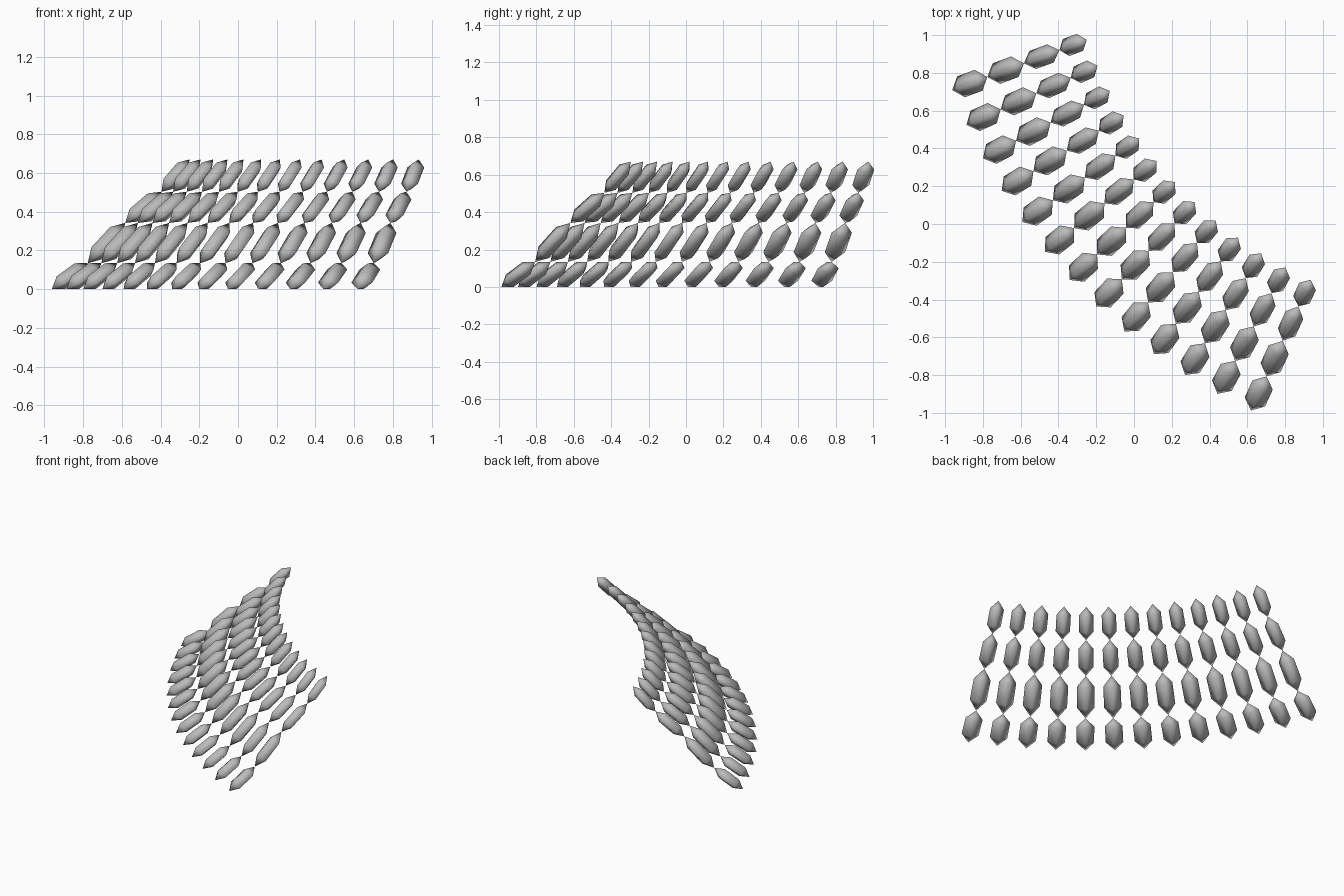
import bpy, bmesh, math
from mathutils import Vector

if "Cube" in bpy.data.objects:
    bpy.data.objects.remove(bpy.data.objects["Cube"])

grey = bpy.data.materials.new("grey")
grey.diffuse_color = (0.5, 0.5, 0.5, 1)
grey.use_nodes = True
grey.node_tree.nodes["Principled BSDF"].inputs["Base Color"].default_value = grey.diffuse_color

# Curved strand grid: 13 strands on a 45 degree arc, 4 beads per strand
CENTRE = Vector((1.876, 1.77, 0))
STRANDS, START, STEP = 13, 200.5, 3.75
tips = [(3.03, 0.0), (2.832, 0.134), (2.625, 0.342), (2.425, 0.503), (2.27, 0.67)]  # radius, height
half_widths = [0.059, 0.058, 0.051, 0.048]
half_depths = [0.040, 0.044, 0.041, 0.038]
names = ["bottom_beads", "lower_beads", "upper_beads", "top_beads"]


def add_bead(bm, a, b, side, width, depth):
    """Four-sided spindle between two tips with shoulders at the quarter points."""
    normal = (b - a).normalized().cross(side)
    corners = [side * width, normal * depth, -side * width, -normal * depth]
    low = [bm.verts.new(a.lerp(b, 0.25) + c) for c in corners]
    high = [bm.verts.new(a.lerp(b, 0.75) + c) for c in corners]
    start, end = bm.verts.new(a), bm.verts.new(b)
    for i in range(4):
        j = (i + 1) % 4
        bm.faces.new((start, low[j], low[i]))
        bm.faces.new((low[i], low[j], high[j], high[i]))
        bm.faces.new((high[i], high[j], end))


# One object for each horizontal row of beads
for row, name in enumerate(names):
    bm = bmesh.new()
    (r0, z0), (r1, z1) = tips[row], tips[row + 1]
    for k in range(STRANDS):
        ang = math.radians(START + STEP * k)
        out = Vector((math.cos(ang), math.sin(ang), 0))
        side = Vector((-math.sin(ang), math.cos(ang), 0))
        a = CENTRE + out * r0 + Vector((0, 0, z0))
        b = CENTRE + out * r1 + Vector((0, 0, z1))
        add_bead(bm, a, b, side, half_widths[row], half_depths[row])
    bmesh.ops.recalc_face_normals(bm, faces=bm.faces)
    for f in bm.faces:
        f.smooth = True
    mesh = bpy.data.meshes.new(name)
    bm.to_mesh(mesh)
    bm.free()
    mesh.materials.append(grey)
    bpy.context.collection.objects.link(bpy.data.objects.new(name, mesh))
